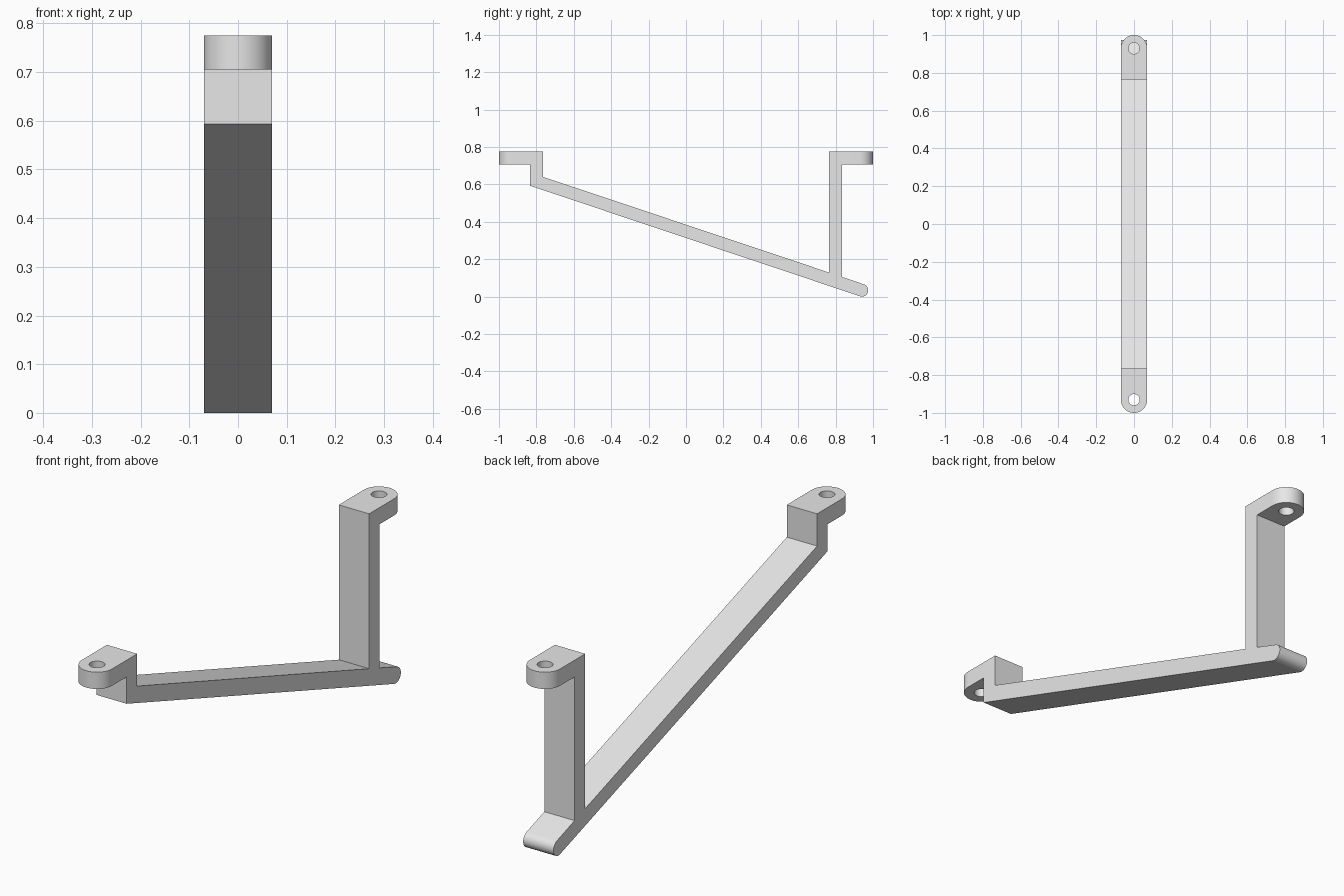
import bpy, bmesh
from math import sin, cos, pi, atan2, radians
from mathutils import Vector

if "Cube" in bpy.data.objects:
    bpy.data.objects.remove(bpy.data.objects["Cube"], do_unlink=True)

HALF_WIDTH = 0.07
POST_IN, POST_OUT = 0.765, 0.835
TAB_BOTTOM, TAB_TOP = 0.705, 0.775
TAB_Y, HOLE_R = 0.93, 0.03
TIP = Vector((0.941, 0.0335))
TIP_R = 0.0335


def prism(name, outline, extrude):
    """Extrude a closed outline of 3D points along a vector."""
    bm = bmesh.new()
    face = bm.faces.new([bm.verts.new(p) for p in outline])
    top = bmesh.ops.extrude_face_region(bm, geom=[face])["geom"]
    bmesh.ops.translate(bm, vec=extrude,
                        verts=[v for v in top if isinstance(v, bmesh.types.BMVert)])
    bmesh.ops.recalc_face_normals(bm, faces=bm.faces)
    mesh = bpy.data.meshes.new(name)
    bm.to_mesh(mesh)
    bm.free()
    obj = bpy.data.objects.new(name, mesh)
    bpy.context.collection.objects.link(obj)
    return obj


def arc(cx, cy, r, start, end, steps):
    return [(cx + r * cos(start + (end - start) * i / steps),
             cy + r * sin(start + (end - start) * i / steps)) for i in range(steps + 1)]


# Side profile: sloping beam, two posts, two tabs and a rounded tip
front_low = Vector((-POST_OUT, 0.593))
slope = -0.3345
tilt = atan2(slope, 1)
beam_rise = 2 * TIP_R / cos(tilt)


def beam_top(y):
    return front_low.y + slope * (y - front_low.x) + beam_rise


profile = [tuple(front_low)]
profile += arc(TIP.x, TIP.y, TIP_R, tilt - pi / 2, tilt + pi / 2, 16)
profile += [(POST_OUT, beam_top(POST_OUT)), (POST_OUT, TAB_BOTTOM), (1, TAB_BOTTOM),
            (1, TAB_TOP), (POST_IN, TAB_TOP), (POST_IN, beam_top(POST_IN)),
            (-POST_IN, beam_top(-POST_IN)), (-POST_IN, TAB_TOP), (-1, TAB_TOP),
            (-1, TAB_BOTTOM), (-POST_OUT, TAB_BOTTOM)]
bracket = prism("bracket", [(-HALF_WIDTH, y, z) for y, z in profile],
                (2 * HALF_WIDTH, 0, 0))

# Cutters that round the tab ends and drill the screw holes
cutters = []
for side in (-1, 1):
    rounding = arc(0, TAB_Y, HALF_WIDTH, 0, pi, 32)
    rounding += [(-0.2, TAB_Y), (-0.2, 1.2), (0.2, 1.2), (0.2, TAB_Y)]
    hole = arc(0, TAB_Y, HOLE_R, 0, 2 * pi, 32)[:-1]
    for name, outline in (("tab_rounding_cutter", rounding), ("hole_cutter", hole)):
        cutters.append(prism(name, [(x, side * y, 0.65) for x, y in outline], (0, 0, 0.2)))

bpy.ops.object.select_all(action="DESELECT")
bracket.select_set(True)
bpy.context.view_layer.objects.active = bracket
for cutter in cutters:
    cutter.hide_render = True
    cut = bracket.modifiers.new(cutter.name, "BOOLEAN")
    cut.operation, cut.solver, cut.object = "DIFFERENCE", "EXACT", cutter
    bpy.ops.object.modifier_apply(modifier=cut.name)
for cutter in cutters:
    bpy.data.objects.remove(cutter, do_unlink=True)

# Plain grey finish
grey = bpy.data.materials.new("light_grey")
grey.use_nodes = True
grey.diffuse_color = (0.8, 0.8, 0.8, 1)
grey.node_tree.nodes["Principled BSDF"].inputs["Base Color"].default_value = (0.8, 0.8, 0.8, 1)
bracket.data.materials.clear()
bracket.data.materials.append(grey)
bpy.ops.object.shade_smooth_by_angle(angle=radians(30))
